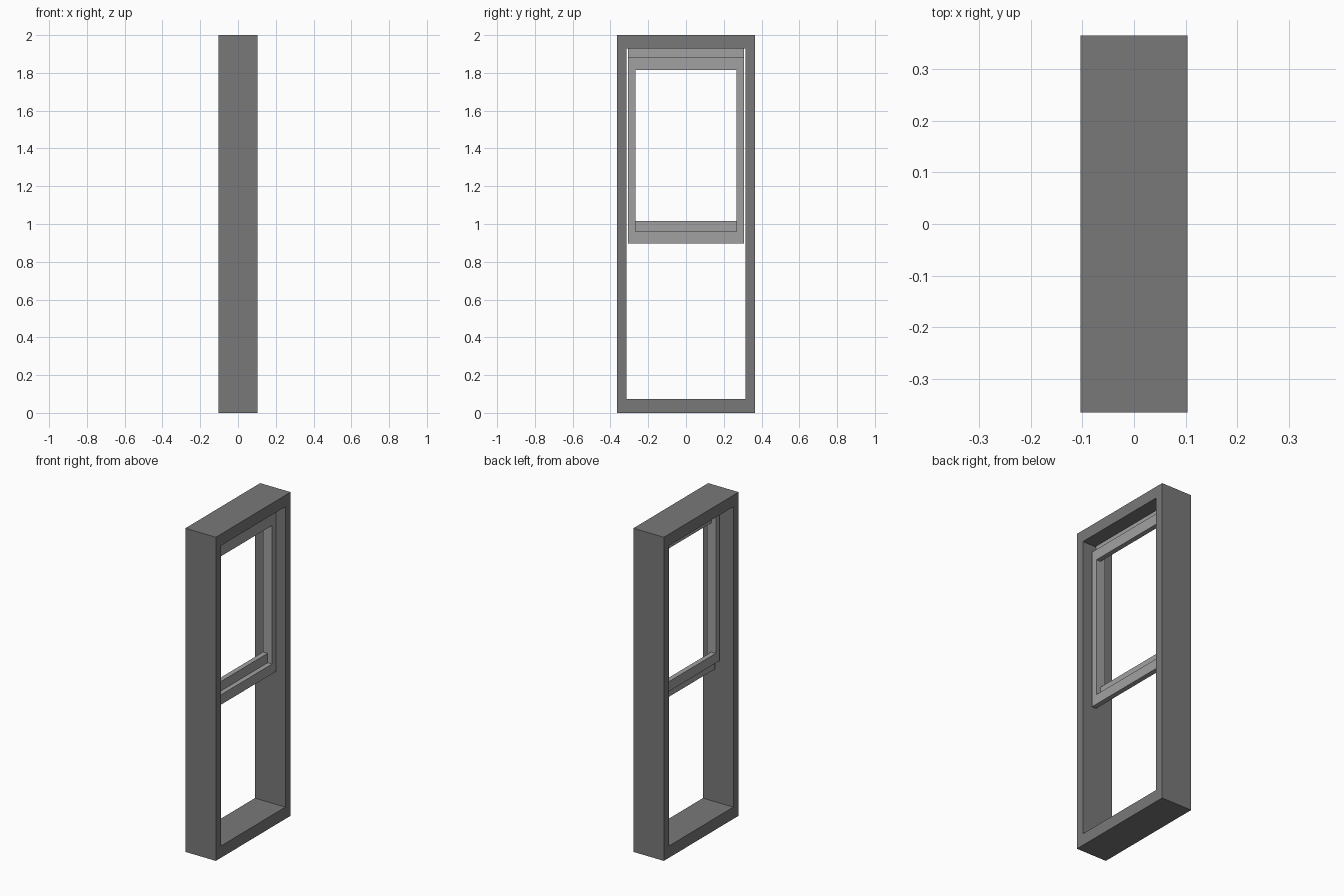
import bpy

# Remove the default cube
cube = bpy.data.objects.get("Cube")
if cube:
    bpy.data.objects.remove(cube, do_unlink=True)


def make_material(name, value):
    mat = bpy.data.materials.new(name)
    mat.use_nodes = True
    colour = (value, value, value, 1)
    mat.diffuse_color = colour
    mat.node_tree.nodes["Principled BSDF"].inputs["Base Color"].default_value = colour
    return mat


def rectangle_frame(name, mat, x_range, outer, inner):
    """Rectangular ring in the y-z plane; outer and inner are (half_width, bottom, top)."""
    verts = []
    for x in x_range:
        for half, low, high in (outer, inner):
            verts += [(x, -half, low), (x, half, low), (x, half, high), (x, -half, high)]
    back_out, back_in, front_out, front_in = range(0, len(verts), 4)
    faces = []
    for i in range(4):
        j = (i + 1) % 4
        # Front face, back face, outer edge and inner reveal of each side
        for a, b in ((front_out, front_in), (back_in, back_out),
                     (back_out, front_out), (front_in, back_in)):
            faces.append((a + i, a + j, b + j, b + i))
    mesh = bpy.data.meshes.new(name)
    mesh.from_pydata(verts, [], faces)
    mesh.materials.append(mat)
    obj = bpy.data.objects.new(name, mesh)
    bpy.context.collection.objects.link(obj)
    return obj


dark_grey = make_material("dark grey", 0.19)
light_grey = make_material("light grey", 0.355)

# Deep outer frame
rectangle_frame("window_frame", dark_grey, (-0.104, 0.104),
                (0.365, 0, 2), (0.314, 0.073, 1.929))

# Two sliding sashes, the inner one raised just short of the outer one
rectangle_frame("lower_sash", light_grey, (0.015, 0.045),
                (0.306, 0.898, 1.881), (0.268, 0.959, 1.815))
rectangle_frame("upper_sash", light_grey, (-0.016, 0.015),
                (0.306, 0.957, 1.929), (0.268, 1.017, 1.869))
